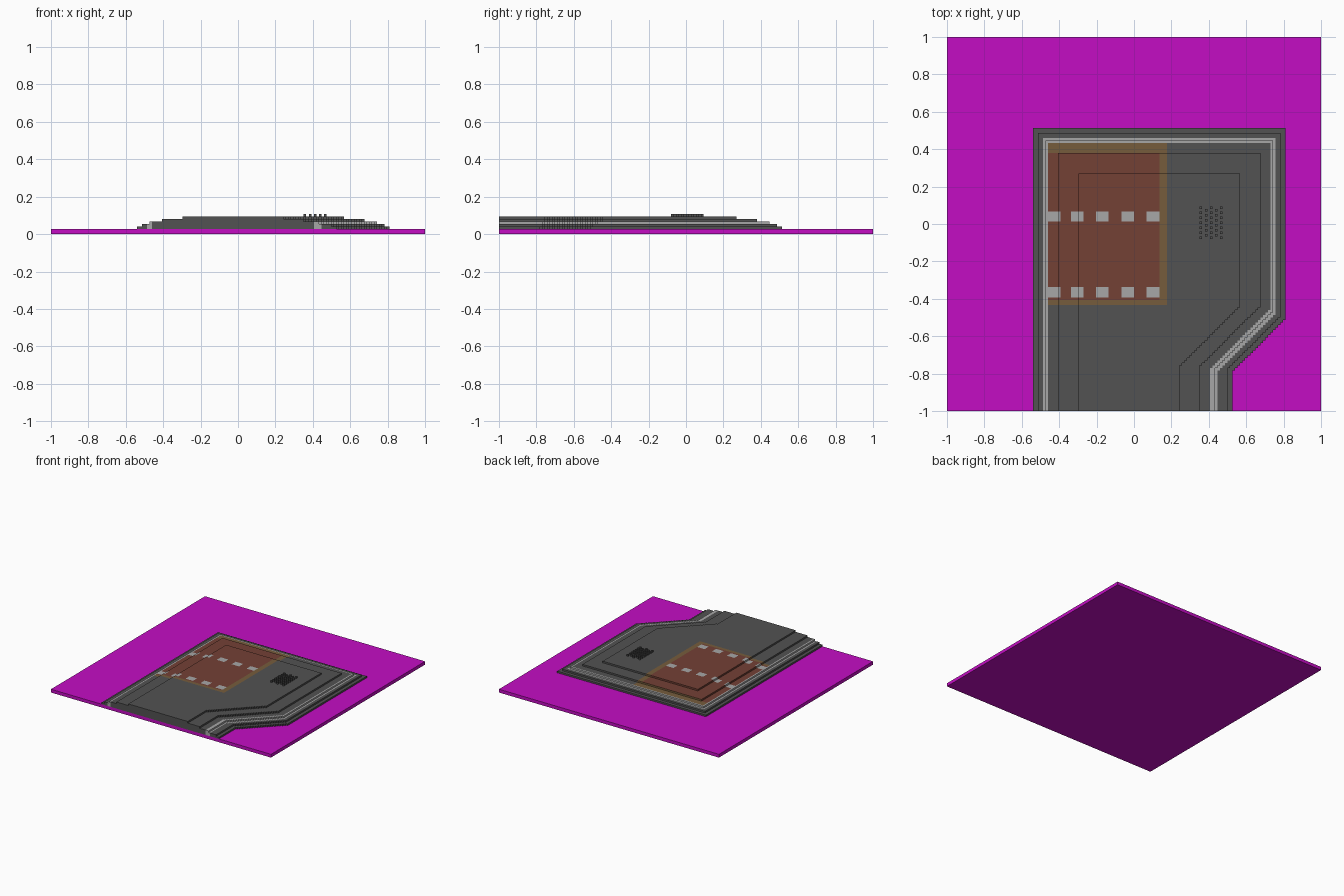
import bpy
import bmesh

cube = bpy.data.objects.get("Cube")
if cube:
    bpy.data.objects.remove(cube, do_unlink=True)

C = 2 / 148  # one grid cell; all sizes below are in cells


def material(name, rgb):
    m = bpy.data.materials.new(name)
    m.use_nodes = True
    m.diffuse_color = (*rgb, 1)
    m.node_tree.nodes["Principled BSDF"].inputs["Base Color"].default_value = (*rgb, 1)
    return m


MAGENTA = material("magenta", (0.55, 0.004, 0.55))
GREY = material("dark grey", (0.085, 0.085, 0.085))
LIGHT = material("light grey", (0.39, 0.39, 0.39))
TAN = material("tan", (0.18, 0.107, 0.045))
RED = material("brick red", (0.172, 0.052, 0.036))


def finish(name, bm, mats):
    bmesh.ops.recalc_face_normals(bm, faces=bm.faces)
    bmesh.ops.scale(bm, vec=(C, C, C), verts=bm.verts)
    me = bpy.data.meshes.new(name)
    bm.to_mesh(me)
    bm.free()
    for m in mats:
        me.materials.append(m)
    ob = bpy.data.objects.new(name, me)
    bpy.context.collection.objects.link(ob)
    return ob


def add_prism(bm, pts, z0, z1):
    face = bm.faces.new([bm.verts.new((x, y, z0)) for x, y in pts])
    ext = bmesh.ops.extrude_face_region(bm, geom=[face], use_keep_orig=True)
    for v in ext["geom"]:
        if isinstance(v, bmesh.types.BMVert):
            v.co.z = z1


def rect(x0, y0, x1, y1):
    return [(x0, y0), (x1, y0), (x1, y1), (x0, y1)]


def outline(xl, yt, xr, yd, xb):
    """Open terrace edge with a stepped diagonal at the front right."""
    pts = [(xl, -74), (xl, yt), (xr, yt), (xr, yd)]
    x, y = xr, yd
    while x > xb:
        x -= 1
        pts.append((x, y))
        if x > xb:
            y -= 1
            pts.append((x, y))
    return pts + [(xb, -74)]


# Painted floor: a tan border, a red field and two rows of light pads
PAD_X = [(-34, -29), (-25, -20), (-15, -10), (-5, 0), (5, 10)]
PAD_Y = [(1, 5), (-29, -25)]
CUT_X = [e for p in PAD_X for e in p] + [13]
CUT_Y = [e for p in PAD_Y for e in p] + [28, -30, -32]


def floor_index(x, y):
    if not (-34 <= x < 13 and -32 < y <= 32):
        return 0
    if any(a < x < b for a, b in PAD_X) and any(a < y < b for a, b in PAD_Y):
        return 1
    return 3 if x < 10 and -30 < y < 28 else 2


def paint_floor(bm):
    bmesh.ops.triangulate(bm, faces=bm.faces[:], ngon_method='EAR_CLIP')
    cuts = [((x, 0, 0), (1, 0, 0)) for x in CUT_X] + [((0, y, 0), (0, 1, 0)) for y in CUT_Y]
    for co, no in cuts:
        bmesh.ops.bisect_plane(bm, geom=bm.verts[:] + bm.edges[:] + bm.faces[:],
                               dist=1e-4, plane_co=co, plane_no=no)
    for f in bm.faces:
        c = f.calc_center_median()
        f.material_index = floor_index(c.x, c.y)


# Ground slab
bm = bmesh.new()
add_prism(bm, rect(-74, -74, 74, 74), 0, 2)
finish("ground_slab", bm, [MAGENTA])

# Terraces from the outside in: name, edge, top height, colour, painted
TERRACES = [
    ("outer_step", (-40, 38, 60, -38, 39), 3, GREY, False),
    ("second_step", (-38, 36, 58, -37, 37), 4, GREY, False),
    ("low_rim", (-36, 34, 56, -36, 33), 4, LIGHT, False),
    ("high_rim", (-35, 33, 55, -35, 32), 5, LIGHT, False),
    ("lower_plateau", (-34, 32, 54, -34, 30), 5, GREY, True),
    ("middle_plateau", (-30, 28, 50, -33, 26), 6, GREY, True),
    ("top_plateau", (-22, 20, 42, -33, 18), 7, GREY, True),
]
for i, (name, edge, top, mat, painted) in enumerate(TERRACES):
    pts = outline(*edge)
    if i + 1 < len(TERRACES):  # leave room for the next terrace
        pts += outline(*TERRACES[i + 1][1])[::-1]
    bm = bmesh.new()
    add_prism(bm, pts, 2, top)
    if painted:
        paint_floor(bm)
    finish(name, bm, [mat, LIGHT, TAN, RED] if painted else [mat])

# Staggered studs on the top plateau
bm = bmesh.new()
for col in range(5):
    x = 26 + 2 * col
    for y in range(-6 + col % 2, 7, 2):
        add_prism(bm, rect(x, y, x + 1, y + 1), 7, 8)
finish("studs", bm, [GREY])
